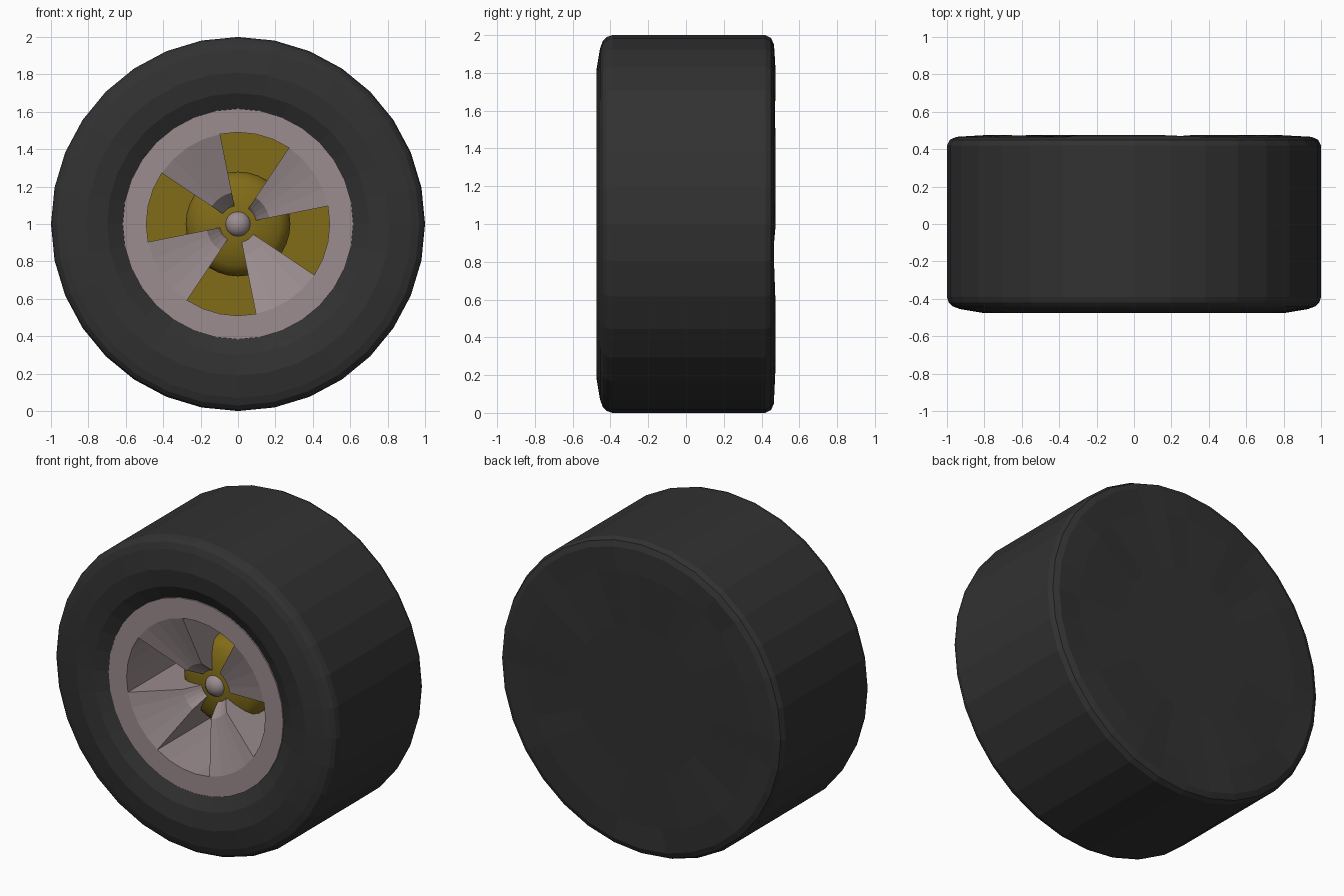
import bpy, bmesh, math

if "Cube" in bpy.data.objects:
    bpy.data.objects.remove(bpy.data.objects["Cube"])

SIDES = 32
STEP = 2 * math.pi / SIDES


def material(name, rgb):
    m = bpy.data.materials.new(name)
    m.diffuse_color = (*rgb, 1)
    m.use_nodes = True
    m.node_tree.nodes["Principled BSDF"].inputs["Base Color"].default_value = m.diffuse_color
    return m


RUBBER = material("rubber", (0.031, 0.031, 0.031))
METAL = material("metal", (0.33, 0.265, 0.275))
YELLOW = material("yellow", (0.22, 0.15, 0.009))


def lathe(name, profile, mat, sectors=((0, SIDES),), closed=False):
    """Turn an (r, y) profile about the wheel axle, over the given ranges of sides."""
    bm = bmesh.new()
    for start, count in sectors:
        rings = []
        for i in range(count + 1):
            a = (start + i) * STEP
            rings.append([bm.verts.new((r * math.cos(a), y, 1 + r * math.sin(a)))
                          for r, y in profile])
        n = len(profile)
        for p, q in zip(rings, rings[1:]):
            for j in range(n if closed else n - 1):
                k = (j + 1) % n
                bm.faces.new((p[j], p[k], q[k], q[j]))
        if closed and count < SIDES:
            bm.faces.new(rings[0])
            bm.faces.new(rings[-1])
    bmesh.ops.remove_doubles(bm, verts=bm.verts, dist=1e-5)
    bmesh.ops.dissolve_degenerate(bm, edges=bm.edges, dist=1e-5)
    bmesh.ops.recalc_face_normals(bm, faces=bm.faces)
    me = bpy.data.meshes.new(name)
    bm.to_mesh(me)
    bm.free()
    me.materials.append(mat)
    ob = bpy.data.objects.new(name, me)
    bpy.context.collection.objects.link(ob)
    return ob


FLOOR = 0.10       # depth of the pockets between the spokes
RIM_Y = -0.425

# tyre with closed back
tyre = lathe("tyre", [(0.615, -0.415), (0.70, -0.46), (0.81, -0.475), (0.93, -0.455),
                      (0.97, -0.44), (0.99, -0.42), (1.0, -0.39), (1.0, 0.42),
                      (0.985, 0.45), (0.95, 0.466), (0.80, 0.475), (0.46, 0.465),
                      (0, 0.465)], RUBBER)
# shallow waves around the back face
for v in tyre.data.vertices:
    r, a = math.hypot(v.co.x, v.co.z - 1), math.atan2(v.co.z - 1, v.co.x)
    if v.co.y > 0.46 and 0.7 < r < 0.9 and math.cos(5 * (a - math.radians(129))) > 0.2:
        v.co.y -= 0.014

# rim: flat front ring and the wall of the dish
lathe("rim", [(0.62, FLOOR), (0.617, RIM_Y), (0.49, RIM_Y), (0.49, FLOOR)], METAL)

# four dished spokes with deep side walls
lathe("spokes", [(0.49, RIM_Y), (0.17, -0.32), (0.11, -0.25), (0.085, -0.21),
                 (0.085, FLOOR), (0.49, FLOOR)], METAL,
      sectors=[(1 + 8 * i, 4) for i in range(4)], closed=True)

# yellow backing plate and domed centre drum
lathe("backing_plate", [(0.49, FLOOR), (0.28, FLOOR)], YELLOW)
drum = lathe("centre_drum", [(0.28, FLOOR), (0.28, -0.12), (0.265, -0.165), (0.225, -0.195),
                             (0.16, -0.22), (0.08, -0.235), (0, -0.235)], YELLOW)

# rounded hub cap
cap = [(0.07 * math.cos(t * math.pi / 10), -0.215 - 0.06 * math.sin(t * math.pi / 10))
       for t in range(6)]
hub = lathe("hub_cap", [(0.07, -0.16)] + cap, METAL)
for ob in (drum, hub):
    for p in ob.data.polygons:
        p.use_smooth = True
